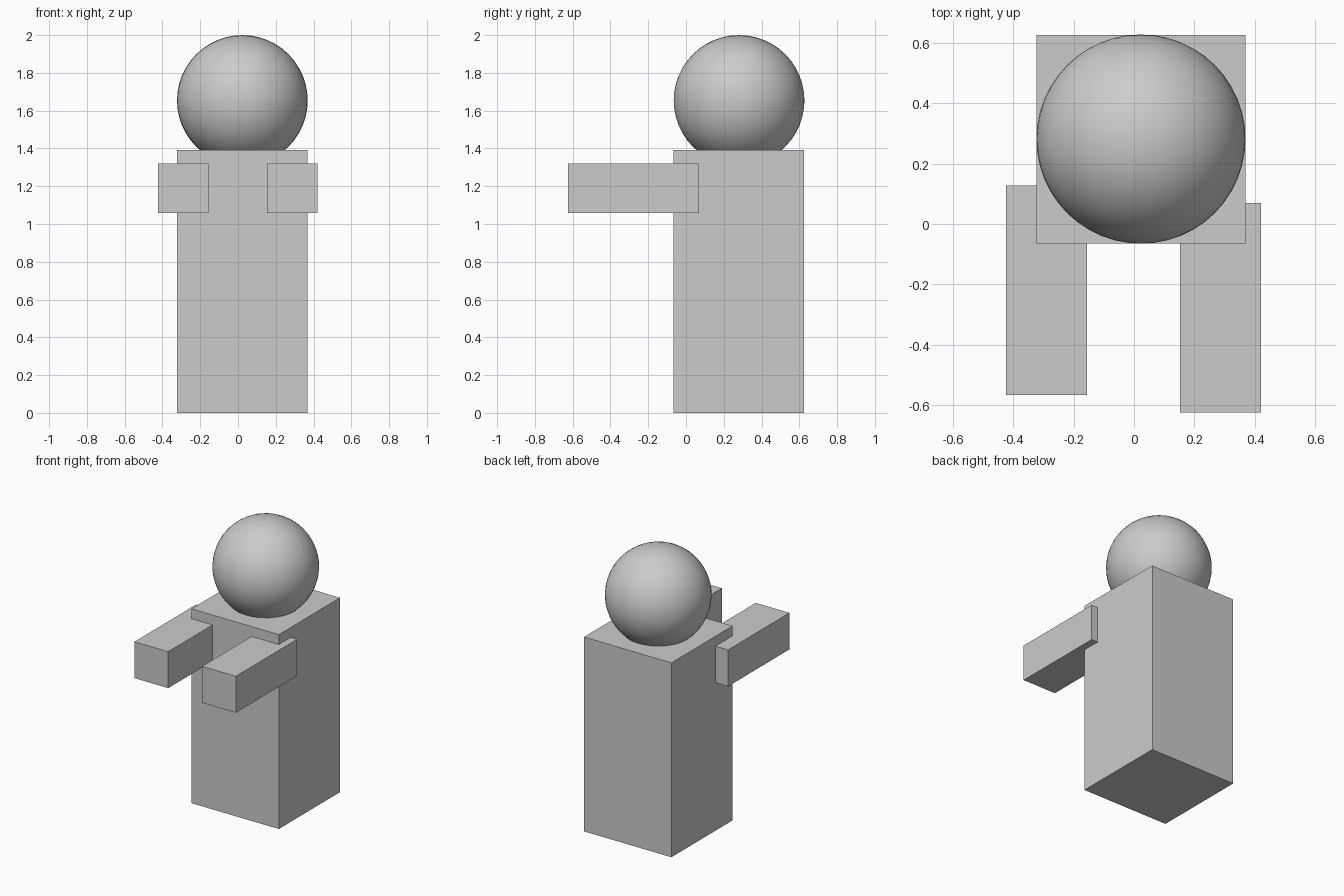
import bpy
import math

if "Cube" in bpy.data.objects:
    bpy.data.objects.remove(bpy.data.objects["Cube"])


def box(name, lo, hi):
    centre = [(a + b) / 2 for a, b in zip(lo, hi)]
    bpy.ops.mesh.primitive_cube_add(size=1, location=centre)
    ob = bpy.context.object
    ob.name = name
    ob.scale = [b - a for a, b in zip(lo, hi)]
    bpy.ops.object.transform_apply(location=False, rotation=False, scale=True)
    return ob


# Torso block, slightly off centre
box("body", (-0.323, -0.065, 0.0), (0.369, 0.626, 1.391))

# Forward-reaching arms, sunk into the torso
for name, x, y in (("left_arm", -0.423, -0.566), ("right_arm", 0.153, -0.624)):
    box(name, (x, y, 1.059), (x + 0.267, y + 0.694, 1.32))

# Round head, sunk into the top of the torso
bpy.ops.mesh.primitive_uv_sphere_add(segments=48, ring_count=24, radius=0.346,
                                     location=(0.023, 0.281, 1.654),
                                     rotation=(math.pi / 2, 0, 0))
bpy.context.object.name = "head"
bpy.ops.object.shade_smooth()
